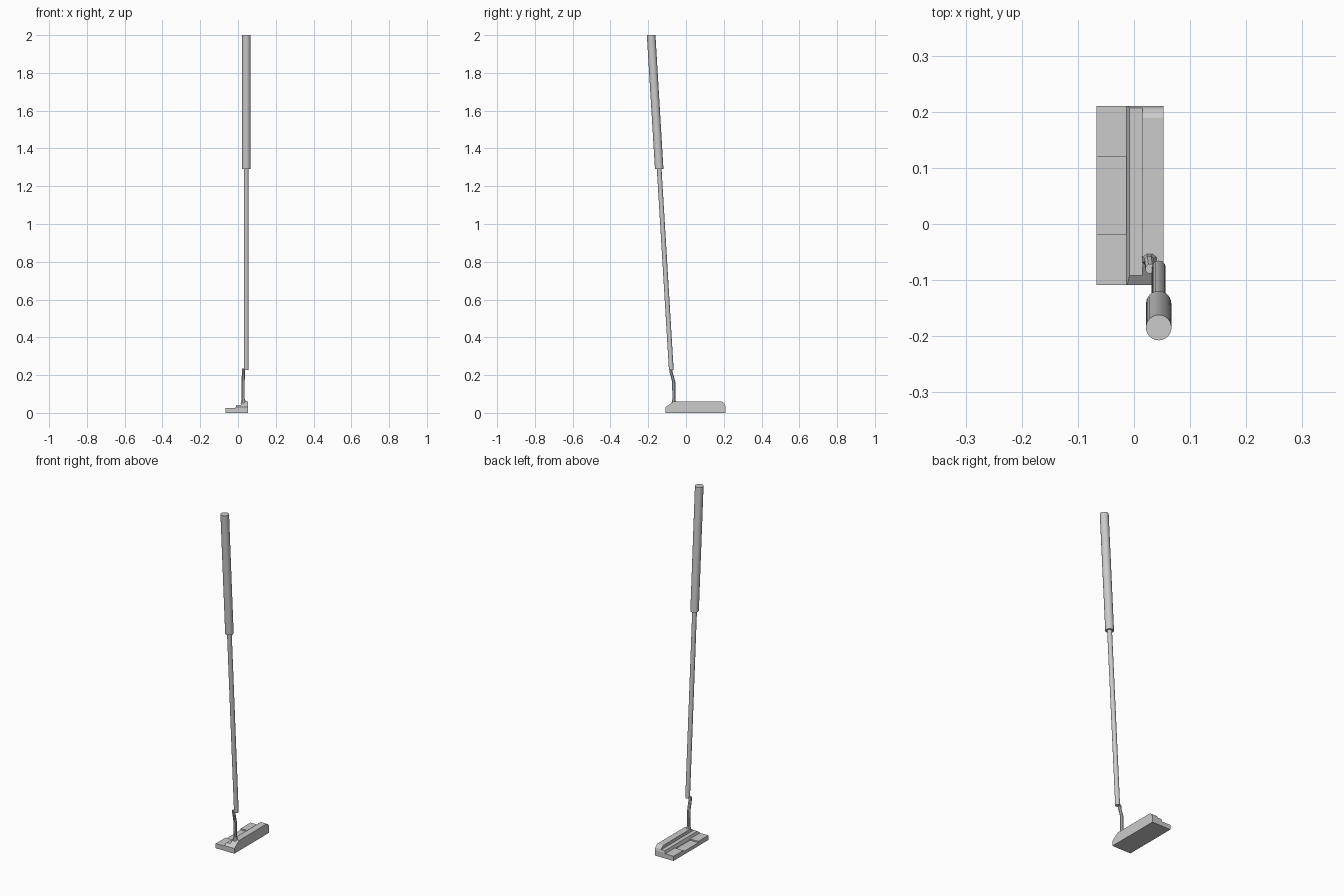
import bpy, bmesh, math
from mathutils import Vector

if "Cube" in bpy.data.objects:
    bpy.data.objects.remove(bpy.data.objects["Cube"])


def make_object(name, bm):
    bmesh.ops.recalc_face_normals(bm, faces=bm.faces)
    mesh = bpy.data.meshes.new(name)
    bm.to_mesh(mesh)
    bm.free()
    obj = bpy.data.objects.new(name, mesh)
    bpy.context.collection.objects.link(obj)
    return obj


def extrude(name, points, offset):
    bm = bmesh.new()
    face = bm.faces.new([bm.verts.new(p) for p in points])
    new = bmesh.ops.extrude_face_region(bm, geom=[face])["geom"]
    bmesh.ops.translate(bm, vec=offset,
                        verts=[v for v in new if isinstance(v, bmesh.types.BMVert)])
    return make_object(name, bm)


def loft(name, rings, sides, turn=0.0, smooth=False):
    """Each ring is (x, y, z, radius_x, radius_y), kept horizontal."""
    bm = bmesh.new()
    loops = []
    for x, y, z, rx, ry in rings:
        angles = [turn + 2 * math.pi * i / sides for i in range(sides)]
        loops.append([bm.verts.new((x + rx * math.cos(a), y + ry * math.sin(a), z))
                      for a in angles])
    for a, b in zip(loops, loops[1:]):
        for i in range(sides):
            j = (i + 1) % sides
            f = bm.faces.new((a[i], a[j], b[j], b[i]))
            f.smooth = smooth
    bm.faces.new(loops[0][::-1])
    bm.faces.new(loops[-1])
    obj = make_object(name, bm)
    if smooth:
        bpy.ops.object.select_all(action='DESELECT')
        obj.select_set(True)
        bpy.context.view_layer.objects.active = obj
        bpy.ops.object.shade_smooth_by_angle(angle=math.radians(35))
    return obj


def cut(obj, cutter, operation):
    mod = obj.modifiers.new(operation.lower(), 'BOOLEAN')
    mod.operation = operation
    mod.object = cutter
    mod.solver = 'EXACT'
    cutter.hide_render = True
    cutter.hide_set(True)


# Head: stepped cross-section run from heel to toe
section = [(-0.067, 0), (0.053, 0), (0.053, 0.06), (0.015, 0.06), (0.015, 0.042),
           (-0.008, 0.042), (-0.013, 0.027), (-0.067, 0.027)]
head = extrude("putter_head", [(x, -0.15, z) for x, z in section], (0, 0.4, 0))

# Side outline that shapes the sloped heel and rounded toe
outline = [(-0.109, -0.02), (0.21, -0.02), (0.21, 0.032), (0.206, 0.045), (0.199, 0.054),
           (0.188, 0.0605), (0.188, 0.08), (-0.066, 0.08), (-0.066, 0.0605), (-0.109, 0.03)]
cut(head, extrude("head_outline_cutter", [(-0.1, y, z) for y, z in outline], (0.2, 0, 0)),
    'INTERSECT')

# Recess in the middle of the rear flange
recess = [(-0.1, 0.019), (-0.013, 0.019), (-0.013, 0.035), (-0.1, 0.035)]
cut(head, extrude("flange_recess_cutter", [(x, -0.018, z) for x, z in recess],
                  (0, 0.138, 0)), 'DIFFERENCE')

# Bent neck joining head and shaft
loft("neck", [(0.028, -0.064, 0.05, 0.015, 0.014), (0.028, -0.064, 0.063, 0.013, 0.011),
              (0.027, -0.064, 0.075, 0.009, 0.009), (0.027, -0.065, 0.165, 0.009, 0.009),
              (0.029, -0.079, 0.215, 0.009, 0.009), (0.029, -0.080, 0.236, 0.009, 0.009)],
     8, math.pi / 8)


# Shaft and grip share one leaning axis
def axis(z, radius):
    return (0.044, -0.078 - 0.0602 * (z - 0.23), z, radius, radius)


loft("shaft", [axis(0.228, 0.0125), axis(1.31, 0.0125)], 24, smooth=True)
loft("grip", [axis(1.29, 0.0225), axis(2.0, 0.0228)], 24, smooth=True)
